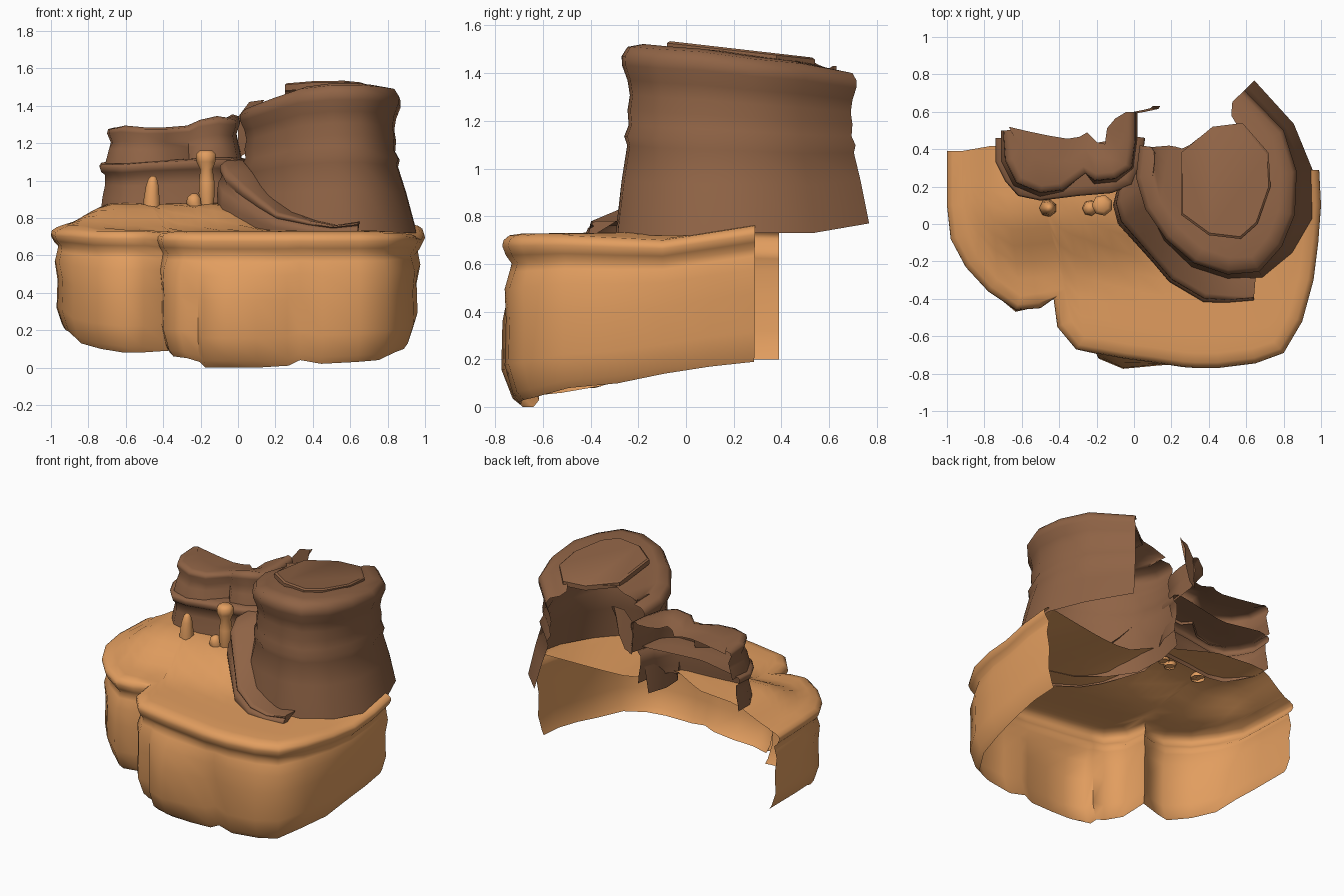
import bpy, bmesh
from math import cos, sin, pi, radians
from mathutils import Vector


def material(name, rgb):
    m = bpy.data.materials.new(name)
    m.diffuse_color = (*rgb, 1)
    return m


SAND = material("sandstone", (0.76, 0.34, 0.115))
BROWN = material("brown_rock", (0.275, 0.125, 0.06))


def finish(name, bm, mat, angle=65):
    bmesh.ops.remove_doubles(bm, verts=bm.verts, dist=0.0005)
    me = bpy.data.meshes.new(name)
    bm.to_mesh(me)
    bm.free()
    me.materials.append(mat)
    ob = bpy.data.objects.new(name, me)
    bpy.context.collection.objects.link(ob)
    bpy.ops.object.select_all(action='DESELECT')
    ob.select_set(True)
    bpy.context.view_layer.objects.active = ob
    bpy.ops.object.shade_smooth_by_angle(angle=radians(angle))
    return ob


def sheet(name, columns, mat):
    """Quad sheet from equally long columns of points."""
    bm = bmesh.new()
    g = [[bm.verts.new(p) for p in c] for c in columns]
    for a, b in zip(g, g[1:]):
        for j in range(len(a) - 1):
            bm.faces.new((a[j], a[j + 1], b[j + 1], b[j]))
    return finish(name, bm, mat)


def along(line, t):
    f = t * (len(line) - 1)
    i = min(int(f), len(line) - 2)
    return Vector(line[i]).lerp(Vector(line[i + 1]), f - i)


def rock(name, path, profile, back, mat, steps=2, hill=None):
    """Open cliff: path of (x, y, top, bottom, flare), profile of
    (offset, drop, flare weight), top surface running to the back line."""
    cols = []
    for i, (x, y, top, bot, flare) in enumerate(path):
        a, b = path[max(i - 1, 0)], path[min(i + 1, len(path) - 1)]
        n = Vector((b[1] - a[1], a[0] - b[0], 0)).normalized()
        wall = [Vector((x, y, top + (bot - top) * d)) + n * (o + flare * w)
                for o, d, w in profile]
        start = along(back, i / (len(path) - 1))
        col = [start.lerp(wall[0], k / steps) for k in range(steps)] + wall
        if hill:
            for p in col[:steps + 1]:
                p.z += hill(p.x, p.y)
        cols.append(col)
    return sheet(name, cols, mat)


def lathe(name, x, y, rings, mat, sides=7):
    bm = bmesh.new()
    loops = [[bm.verts.new((x + dx + r * cos(2 * pi * (i + .5) / sides),
                            y + r * sin(2 * pi * (i + .5) / sides), z))
              for i in range(sides)] for r, z, dx in rings]
    for a, b in zip(loops, loops[1:]):
        for i in range(sides):
            j = (i + 1) % sides
            bm.faces.new((a[i], a[j], b[j], b[i]))
    bm.faces.new(loops[-1])
    return finish(name, bm, mat)


def ease(t):
    t = min(max(t, 0), 1)
    return t * t * (3 - 2 * t)


# Base plateau with hanging cliff walls, open at the back and below
base = [(-1, .39, .74, .2, -.02), (-1, .1, .75, .2, -.025), (-.98, -.08, .74, .19, -.03),
        (-.9, -.23, .74, .13, -.01), (-.78, -.36, .73, .1, 0), (-.63, -.46, .73, .08, .02),
        (-.5, -.45, .73, .08, 0), (-.43, -.4, .72, .09, -.02), (-.41, -.55, .72, .06, 0),
        (-.31, -.67, .72, .05, .01), (-.22, -.69, .72, .03, -.015), (-.185, -.695, .72, .0, .035),
        (-.05, -.72, .72, .0, .065), (.1, -.74, .72, .0, .03), (.26, -.765, .72, .01, -.01),
        (.33, -.77, .72, .04, -.035), (.45, -.77, .72, .02, 0), (.65, -.745, .72, .03, .01),
        (.8, -.69, .72, .04, 0), (.9, -.52, .72, .08, 0), (.96, -.3, .71, .1, -.01),
        (.985, -.1, .7, .14, -.025), (1, .1, .73, .17, -.03), (.99, .29, .76, .19, -.03)]
rock("base_plateau", base,
     [(-.08, -.01, 0), (-.03, 0, 0), (-.005, .03, 0), (0, .065, 0), (-.015, .12, 0), (-.04, .17, 0),
      (-.03, .22, .2), (-.01, .32, .5), (-.015, .5, 1), (-.01, .78, 1), (-.045, .95, .8), (-.07, 1, .4)],
     [(-.92, .39, .75), (-.75, .42, .74), (-.37, .38, .74), (-.05, .2, .74), (.5, .24, .74), (.91, .29, .76)],
     SAND, 9,
     lambda x, y: .14 * ease((y + .3) / .4) * ease((x + .98) / .32) * ease((.3 - x) / .4))

# Tall mesa on the right, open behind
mesa = [(.03, .42, 1.36, .78, .02), (.01, .25, 1.38, .76, .02), (.06, .08, 1.4, .73, .03),
        (.17, -.08, 1.44, .73, .03), (.32, -.21, 1.49, .73, .02), (.5, -.27, 1.51, .73, .01),
        (.67, -.255, 1.51, .73, .02), (.79, -.12, 1.5, .72, .05), (.86, .05, 1.49, .72, .08),
        (.87, .28, 1.46, .73, .07), (.8, .5, 1.44, .73, .05), (.59, .715, 1.4, .77, .06)]
rock("tall_mesa", mesa,
     [(-.09, -.015, 0), (-.025, .0, 0), (0, .05, 0), (-.002, .1, 0), (-.025, .18, 0), (-.035, .26, 0),
      (-.025, .34, 0), (-.03, .42, 0), (-.012, .48, .1), (-.025, .53, .15), (-.005, .72, .5), (.015, 1, 1)],
     [(.08, .41, 1.4), (.2, .42, 1.43), (.27, .4, 1.46), (.37, .48, 1.46), (.55, .53, 1.45), (.52, .58, 1.42)],
     BROWN, 3)

# Thin tilted cap on the tall mesa
cap = [(.25, .05), (.4, -.06), (.57, -.08), (.66, 0), (.73, .2), (.72, .38),
       (.58, .54), (.42, .52), (.25, .38)]
bm = bmesh.new()
low, mid, high = [[bm.verts.new((.49 + (x - .49) * s, .23 + (y - .23) * s, 1.525 - .11 * y + dz))
                   for x, y in cap] for s, dz in ((1, -.04), (1, -.008), (.96, 0))]
for a, b in ((low, mid), (mid, high)):
    for i in range(9):
        j = (i + 1) % 9
        bm.faces.new((a[i], a[j], b[j], b[i]))
bm.faces.new(high)
finish("mesa_cap", bm, BROWN, 30)

# Two-tier low mesa at the back left
ledge = [(-.74, .46, 1.1, .86, 0), (-.74, .33, 1.09, .86, 0), (-.69, .23, 1.09, .86, 0),
         (-.62, .15, 1.09, .85, 0), (-.5, .125, 1.1, .85, 0), (-.3, .15, 1.11, .85, 0),
         (-.12, .165, 1.12, .85, 0), (-.01, .21, 1.12, .85, 0), (.04, .33, 1.12, .85, 0),
         (.06, .46, 1.12, .85, 0)]
rock("low_mesa_ledge", ledge,
     [(-.05, -.01, 0), (-.01, .02, 0), (0, .08, 0), (-.01, .2, 0), (-.03, .26, 0),
      (-.03, .5, 0), (-.015, .8, 0), (-.01, 1, 0)],
     [(-.66, .46, 1.11), (-.4, .4, 1.11), (-.05, .46, 1.12)], BROWN, 2)
upper = [(-.7, .5, 1.28, 1.09, 0), (-.69, .34, 1.28, 1.09, .01), (-.63, .22, 1.29, 1.09, .01),
         (-.5, .165, 1.28, 1.09, .01), (-.38, .18, 1.28, 1.09, 0), (-.26, .27, 1.29, 1.1, -.01),
         (-.21, .23, 1.32, 1.1, .01), (-.1, .24, 1.34, 1.1, .01), (-.01, .3, 1.33, 1.1, 0),
         (.01, .45, 1.34, 1.1, 0), (.01, .6, 1.35, 1.12, 0)]
rock("low_mesa_top", upper,
     [(-.04, -.02, 0), (-.005, .03, 0), (0, .15, 0), (-.02, .4, 0), (-.01, .6, 1), (.01, 1, 1)],
     [(-.67, .52, 1.27), (-.5, .48, 1.27), (-.32, .45, 1.27), (-.25, .49, 1.27),
      (-.16, .4, 1.29), (-.14, .54, 1.31), (-.04, .6, 1.34)], BROWN, 2)

# Small upright slab behind, joining the two mesas
sheet("back_slab", [[(.0, .59, 1.34), (.0, .6, 1.12)], [(.06, .6, 1.42), (.05, .61, 1.15)],
                    [(.13, .615, 1.43), (.09, .62, 1.25)], [(.14, .63, 1.43), (.1, .63, 1.36)]], BROWN)

# Curved ramp hugging the tall mesa: (outer x, y, inner x, y, top, bottom)
ramp = [(-.09, .2, .03, .28, 1.11, .86), (-.115, .1, .03, .19, 1.1, .85), (-.09, .0, .07, .1, 1.05, .8),
        (.01, -.11, .13, 0, .97, .76), (.1, -.21, .2, -.1, .9, .73), (.185, -.31, .3, -.2, .83, .72),
        (.37, -.42, .42, -.26, .785, .71), (.5, -.425, .54, -.28, .76, .71), (.64, -.41, .65, -.29, .78, .71)]
cols = []
for ox, oy, ix, iy, top, bot in ramp:
    o, n = Vector((ox, oy, 0)), Vector((ix, iy, 0))
    cols.append([o.lerp(n, k) + Vector((0, 0, top + (bot - top) * d)) for k, d in
                 ((1, 0), (.3, 0), (.14, .08), (.13, .2), (.2, .3), (.06, .45), (.02, .7), (.06, 1))])
cols.append([cols[-1][0].lerp(p, .05) for p in cols[-1]])
sheet("ramp", cols, BROWN)

# Freestanding stones on the plateau
lathe("left_stone", -.46, .085, [(.048, .85, 0), (.046, .89, 0), (.036, .97, .003), (.024, 1.01, .005),
                                 (.01, 1.025, .006)], SAND)
lathe("balanced_pillar", -.165, .1, [(.036, .86, .0), (.045, .93, 0), (.044, .99, 0), (.035, 1.06, -.002),
                                     (.053, 1.1, -.004), (.057, 1.14, -.004), (.035, 1.16, -.005)], SAND)
lathe("small_stone", -.235, .085, [(.036, .85, .01), (.042, .88, 0), (.036, .91, 0), (.015, .93, .002)], SAND)
